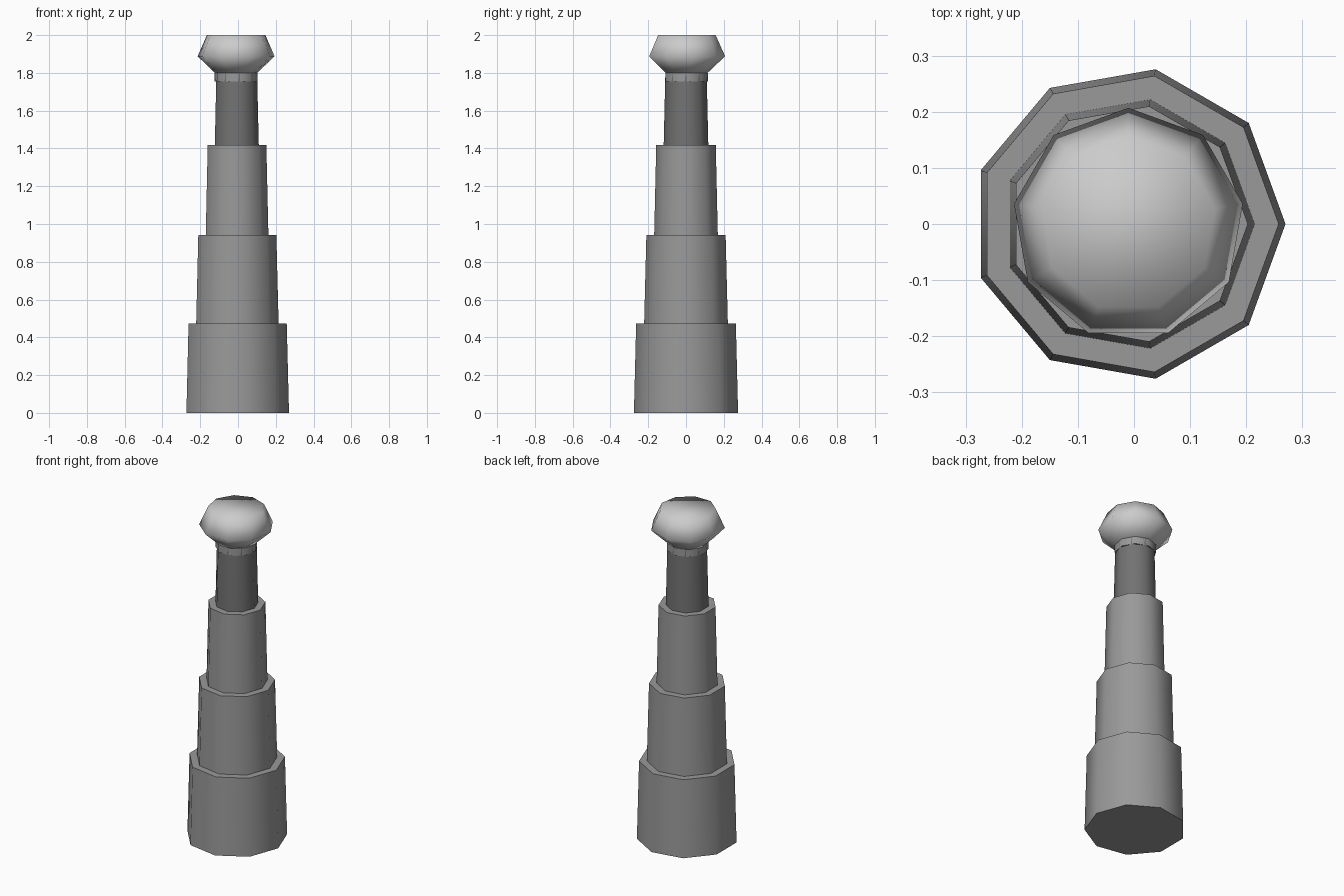
import bpy, bmesh, math

if "Cube" in bpy.data.objects:
    bpy.data.objects.remove(bpy.data.objects["Cube"])

SIDES = 9
CX = -0.01


def grey(name, v):
    mat = bpy.data.materials.new(name)
    mat.diffuse_color = (v, v, v, 1)
    mat.use_nodes = True
    mat.node_tree.nodes["Principled BSDF"].inputs["Base Color"].default_value = mat.diffuse_color
    return mat


def lathe(name, profile, mat, turn=0.0):
    """Closed nine-sided solid from (radius, height) pairs, bottom to top."""
    bm = bmesh.new()
    rings = []
    for r, z in profile:
        ring = []
        for i in range(SIDES):
            a = math.radians(turn) + math.tau * i / SIDES
            ring.append(bm.verts.new((CX + r * math.cos(a), r * math.sin(a), z)))
        rings.append(ring)
    for low, high in zip(rings, rings[1:]):
        for i in range(SIDES):
            j = (i + 1) % SIDES
            bm.faces.new((low[i], low[j], high[j], high[i]))
    bm.faces.new(rings[0][::-1])
    bm.faces.new(rings[-1])
    mesh = bpy.data.meshes.new(name)
    bm.to_mesh(mesh)
    bm.free()
    mesh.materials.append(mat)
    obj = bpy.data.objects.new(name, mesh)
    bpy.context.collection.objects.link(obj)
    bpy.ops.object.select_all(action='DESELECT')
    obj.select_set(True)
    bpy.context.view_layer.objects.active = obj
    bpy.ops.object.shade_smooth_by_angle(angle=math.radians(69))
    return obj


body = grey("body_grey", 0.32)
dark = grey("neck_grey", 0.17)
light = grey("knob_grey", 0.7)

# Stacked tapering tube sections
sections = [
    ("base_section", 0.28, 0.268, 0.0, 0.472, body),
    ("lower_section", 0.225, 0.213, 0.472, 0.943, body),
    ("upper_section", 0.171, 0.160, 0.943, 1.417, body),
    ("neck", 0.120, 0.111, 1.417, 1.80, dark),
]
for name, r0, r1, z0, z1, mat in sections:
    lathe(name, [(r0, z0), (r1, z1)], mat)

# Short collar and flared knob, turned so a corner points to the back
lathe("collar", [(0.116, 1.755), (0.116, 1.80)], body, turn=90)
lathe("knob", [(0.114, 1.80), (0.207, 1.888), (0.157, 2.0)], light, turn=90)
